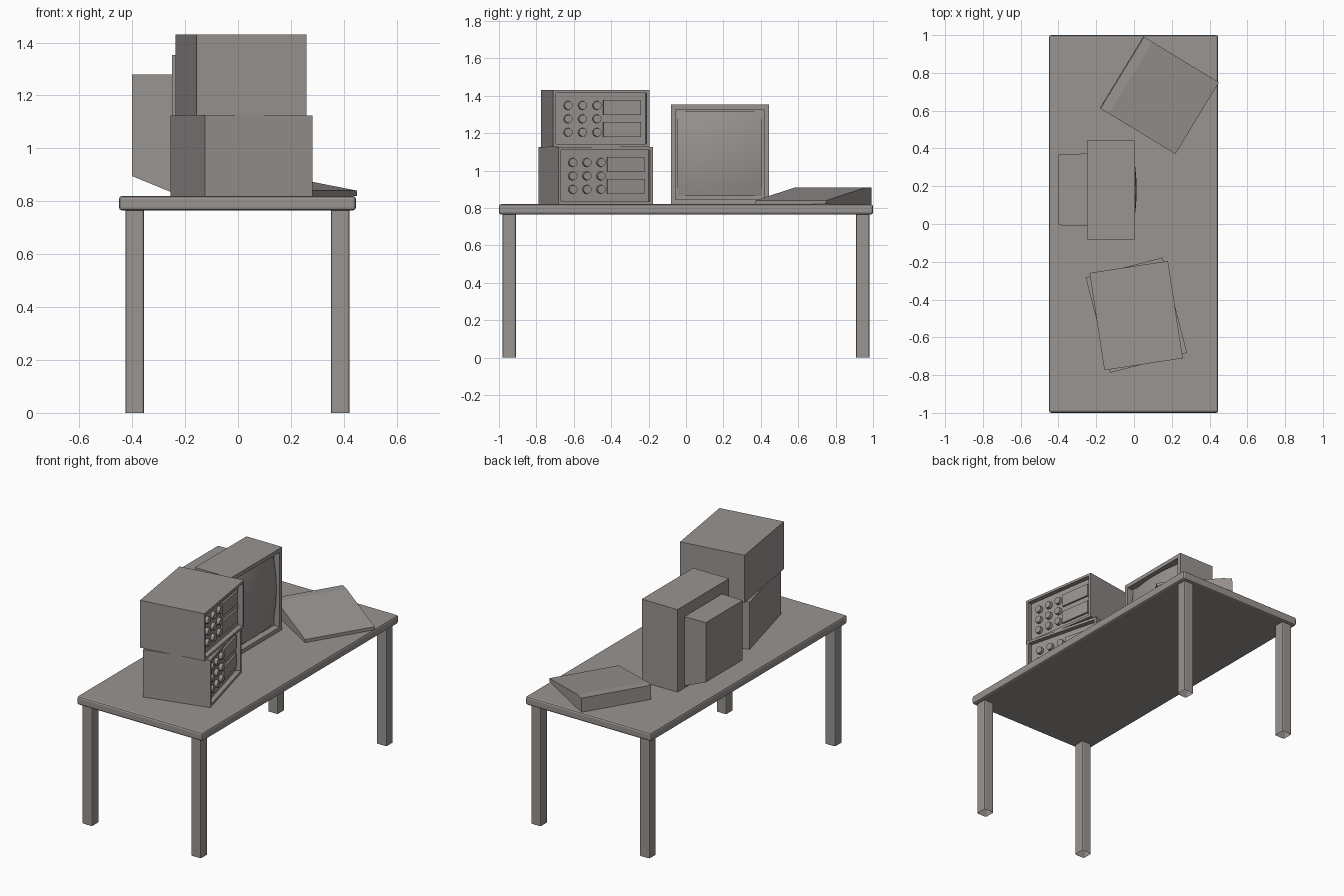
import bpy, bmesh, math
from mathutils import Matrix, Vector

if "Cube" in bpy.data.objects:
    bpy.data.objects.remove(bpy.data.objects["Cube"])

grey = bpy.data.materials.new("warm grey")
grey.diffuse_color = (0.32, 0.297, 0.285, 1)
grey.use_nodes = True
grey.node_tree.nodes["Principled BSDF"].inputs["Base Color"].default_value = grey.diffuse_color


def finish(name, bm, matrix=None, smooth=False):
    bmesh.ops.recalc_face_normals(bm, faces=bm.faces) if not smooth else None
    me = bpy.data.meshes.new(name)
    bm.to_mesh(me)
    bm.free()
    me.materials.append(grey)
    ob = bpy.data.objects.new(name, me)
    bpy.context.collection.objects.link(ob)
    if matrix:
        ob.matrix_world = matrix
    if smooth:
        for p in me.polygons:
            p.use_smooth = True
    return ob


def add_box(bm, lo, hi):
    lo, hi = Vector(lo), Vector(hi)
    m = Matrix.Translation((lo + hi) / 2) @ Matrix.Diagonal((*(hi - lo), 1))
    return bmesh.ops.create_cube(bm, size=1, matrix=m)["verts"]


def recess_front(bm, margin, depth):
    """Inset the +x face and push it inwards."""
    bm.normal_update()
    face = max(bm.faces, key=lambda f: f.normal.x)
    bmesh.ops.inset_individual(bm, faces=[face], thickness=margin)
    new = bmesh.ops.extrude_discrete_faces(bm, faces=[face])["faces"]
    bmesh.ops.translate(bm, verts=new[0].verts, vec=(-depth, 0, 0))


def place(x, y, z, deg):
    return Matrix.Translation((x, y, z)) @ Matrix.Rotation(math.radians(deg), 4, 'Z')


def bevel(ob, width):
    mod = ob.modifiers.new("bevel", 'BEVEL')
    mod.width, mod.segments = width, 2


# table top and legs
CX, TOP = -0.002, 0.82
bm = bmesh.new()
add_box(bm, (CX - 0.448, -1, 0.765), (CX + 0.448, 1, TOP))
bevel(finish("table_top", bm), 0.012)

for sx, xn in ((-1, "left"), (1, "right")):
    for sy, yn in ((-1, "front"), (1, "back")):
        bm = bmesh.new()
        x, y, h = CX + sx * 0.388, sy * 0.945, 0.035
        add_box(bm, (x - h, y - h, 0), (x + h, y + h, 0.766))
        bm.normal_update()
        uprights = [e for e in bm.edges
                    if abs(e.verts[0].co.z - e.verts[1].co.z) > 0.5]
        bmesh.ops.bevel(bm, geom=uprights, offset=0.008, segments=2,
                        profile=0.5, affect='EDGES')
        bm.normal_update()
        # open foot
        bmesh.ops.delete(bm, geom=[f for f in bm.faces if f.normal.z < -0.9],
                         context='FACES_ONLY')
        finish(f"{yn}_{xn}_leg", bm)

# stacked instrument cases with recessed control panels
W, D, H, DEEP = 0.42, 0.521, 0.305, 0.03
for label, m in (("lower", place(0.0125, -0.4825, TOP, 14.5)),
                 ("upper", place(0.0115, -0.485, TOP + H, 8.7))):
    bm = bmesh.new()
    add_box(bm, (-W / 2, -D / 2, 0), (W / 2, D / 2, H))
    recess_front(bm, 0.022, DEEP)
    finish(f"{label}_case", bm, m)

    panel = W / 2 - DEEP
    bm = bmesh.new()
    for z in (0.054, 0.171):
        add_box(bm, (panel - 0.005, 0.015, z), (panel + 0.012, 0.219, z + 0.08))
    finish(f"{label}_display_plates", bm, m)

    bm = bmesh.new()
    for u in (-0.175, -0.097, -0.019):
        for z in (0.079, 0.151, 0.223):
            t = (Matrix.Translation((panel + 0.008, u, z))
                 @ Matrix.Rotation(math.pi / 2, 4, 'Y'))
            bmesh.ops.create_cone(bm, cap_ends=True, segments=16, radius1=0.024,
                                  radius2=0.022, depth=0.024, matrix=t)
    finish(f"{label}_knobs", bm, m)

# monitor housing with recessed front
YC = 0.181
bm = bmesh.new()
add_box(bm, (-0.25, YC - 0.262, TOP), (0.005, YC + 0.262, 1.352))
recess_front(bm, 0.036, 0.042)
finish("monitor_housing", bm)

# tapered tube cover behind the housing
bm = bmesh.new()
for v in add_box(bm, (-0.4, YC - 0.192, 0.833), (-0.249, YC + 0.192, 1.28)):
    if v.co.x < -0.3:
        v.co.y = YC + (v.co.y - YC) * 0.975
        if v.co.z < 1:
            v.co.z = 0.895
finish("monitor_back", bm)

# bulging screen
bm = bmesh.new()
bmesh.ops.create_grid(bm, x_segments=12, y_segments=12, size=0.226)
for v in bm.verts:
    a, b = v.co.x, v.co.y
    v.co = (0.014 - 0.5 * (a * a + b * b), YC + a, 1.09 + b)
bm.normal_update()
if sum(f.normal.x for f in bm.faces) < 0:
    bmesh.ops.reverse_faces(bm, faces=bm.faces)
finish("screen", bm, smooth=True)

# wedge-shaped keyboard: side profile pulled across its width
bm = bmesh.new()
profile = [(0, 0), (0.467, 0), (0.467, 0.02), (0.055, 0.09), (0.003, 0.09)]
face = bm.faces.new([bm.verts.new((u, 0, z)) for u, z in profile])
ext = bmesh.ops.extrude_face_region(bm, geom=[face])["geom"]
bmesh.ops.translate(bm, vec=(0, 0.444, 0),
                    verts=[g for g in ext if isinstance(g, bmesh.types.BMVert)])
finish("keyboard", bm, place(-0.18, 0.613, TOP, -31.3))
